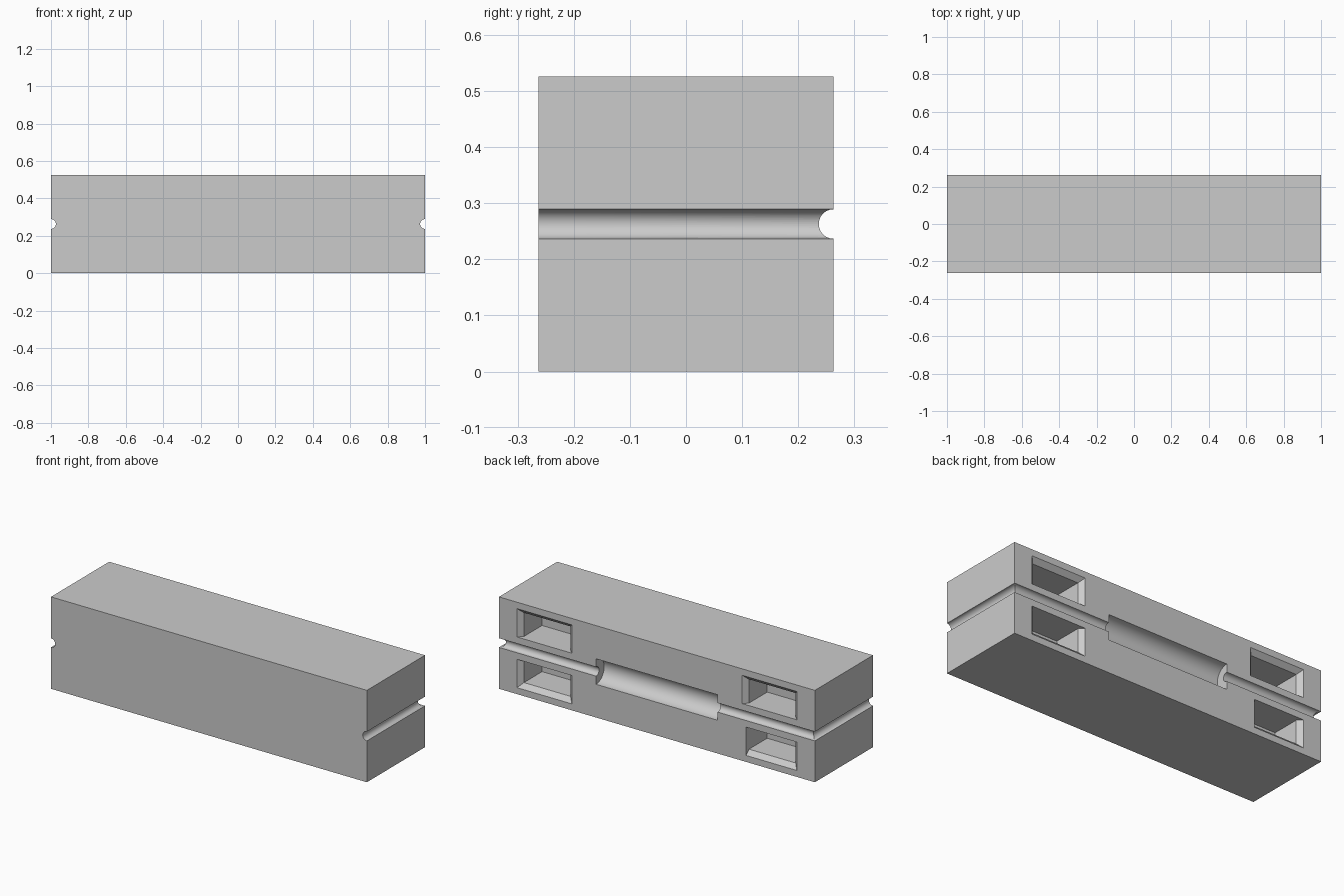
import bpy
import bmesh
from math import pi
from mathutils import Matrix, Vector

HALF = 0.263           # half of the block's depth and height
GROOVE_R = 0.0263
CHAMFER = 0.026
POCKET_DEPTH = 0.19

if "Cube" in bpy.data.objects:
    bpy.data.objects.remove(bpy.data.objects["Cube"], do_unlink=True)

grey = bpy.data.materials.new("light_grey")
grey.use_nodes = True
grey.diffuse_color = (0.6, 0.6, 0.6, 1)
grey.node_tree.nodes["Principled BSDF"].inputs["Base Color"].default_value = (0.6, 0.6, 0.6, 1)


def make_object(name, bm):
    bmesh.ops.recalc_face_normals(bm, faces=bm.faces)
    mesh = bpy.data.meshes.new(name)
    bm.to_mesh(mesh)
    bm.free()
    mesh.materials.append(grey)
    obj = bpy.data.objects.new(name, mesh)
    bpy.context.collection.objects.link(obj)
    return obj


def rod(name, radius, length, axis, centre):
    """Cylinder along x or y."""
    turn = Matrix.Rotation(pi / 2, 4, "Y" if axis == "x" else "X")
    bm = bmesh.new()
    bmesh.ops.create_cone(bm, cap_ends=True, segments=48, radius1=radius, radius2=radius,
                          depth=length, matrix=Matrix.Translation(centre) @ turn)
    return make_object(name, bm)


def pocket(name, side, upper, inner_chamfer):
    """Rectangular pocket, lofted so that its mouth flares on the chamfered edges."""
    def ring(bm, y, flare):
        x0 = 0.565 - (flare if inner_chamfer else 0)
        x1 = 0.86 + flare
        z0, z1 = 0.064, 0.226 + flare      # measured up from the block's middle
        z0, z1 = z0, 0.2 + flare
        sz = 1 if upper else -1
        return [bm.verts.new((side * x, y, HALF + sz * z))
                for x, z in ((x0, z0), (x1, z0), (x1, z1), (x0, z1))]

    bm = bmesh.new()
    rings = [ring(bm, HALF - POCKET_DEPTH, 0), ring(bm, HALF - CHAMFER, 0),
             ring(bm, HALF + CHAMFER, 2 * CHAMFER)]
    for a, b in zip(rings, rings[1:]):
        for i in range(4):
            j = (i + 1) % 4
            bm.faces.new((a[i], a[j], b[j], b[i]))
    bm.faces.new(rings[0])
    bm.faces.new(rings[-1])
    return make_object(name, bm)


# Main block
bm = bmesh.new()
bmesh.ops.create_cube(bm, size=2, matrix=Matrix.Translation((0, 0, HALF))
                      @ Matrix.Diagonal((1, HALF, HALF, 1)))
block = make_object("mold_block", bm)

# Grooves around the ends and back, with a wider cavity in the middle
middle = Vector((0, HALF, HALF))
cutters = [
    rod("back_groove_cutter", GROOVE_R, 2.2, "x", middle),
    rod("cavity_cutter", 0.073, 0.77, "x", middle),
]
for side, label in ((1, "left"), (-1, "right")):
    cutters.append(rod(label + "_groove_cutter", GROOVE_R, 0.8, "y", (side, 0, HALF)))
    # Four pockets; the lower right one has a straight inner wall
    for upper in (True, False):
        name = ("upper_" if upper else "lower_") + label + "_pocket_cutter"
        cutters.append(pocket(name, side, upper, upper or side > 0))

# Cut everything and drop the cutters
bpy.context.view_layer.objects.active = block
block.select_set(True)
for cutter in cutters:
    mod = block.modifiers.new(cutter.name, "BOOLEAN")
    mod.operation = "DIFFERENCE"
    mod.solver = "EXACT"
    mod.object = cutter
    bpy.ops.object.modifier_apply(modifier=mod.name)
    bpy.data.objects.remove(cutter, do_unlink=True)

bpy.ops.object.select_all(action="DESELECT")
block.select_set(True)
bpy.ops.object.shade_smooth_by_angle(angle=pi / 6)
